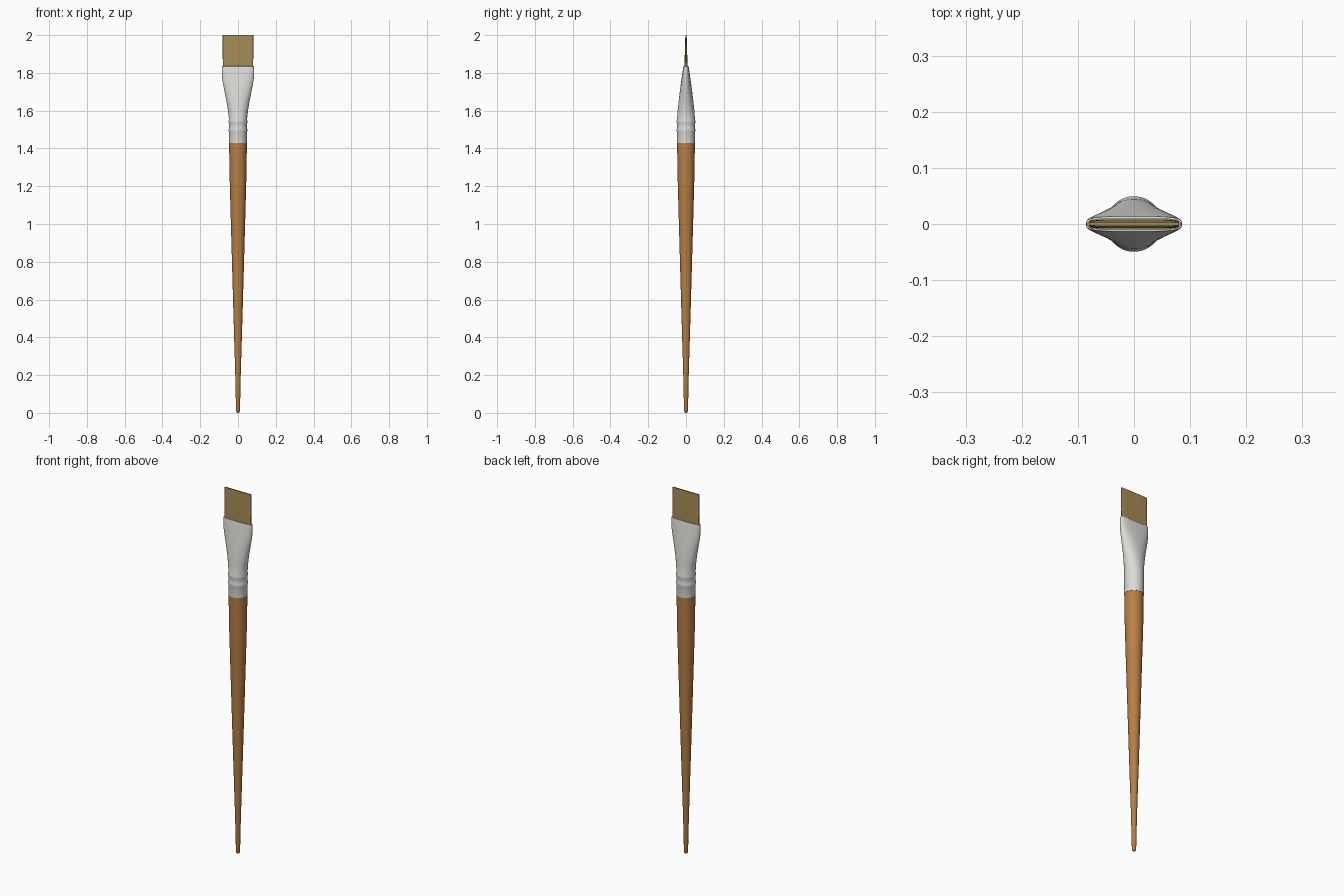
import bpy, bmesh, math

if "Cube" in bpy.data.objects:
    bpy.data.objects.remove(bpy.data.objects["Cube"])


def material(name, rgb):
    m = bpy.data.materials.new(name)
    m.diffuse_color = (*rgb, 1)
    m.use_nodes = True
    m.node_tree.nodes["Principled BSDF"].inputs["Base Color"].default_value = m.diffuse_color
    return m


def loft(name, sections, mat, sides=64, angle=35):
    """Skin superellipse rings given as (z, half_x, half_y, exponent)."""
    bm = bmesh.new()
    rings = []
    for z, rx, ry, n in sections:
        ring = []
        for i in range(sides):
            a = 2 * math.pi * (i + 0.5) / sides
            c, s = math.cos(a), math.sin(a)
            x = math.copysign(abs(c) ** (2 / n), c) * rx
            y = math.copysign(abs(s) ** (2 / n), s) * ry
            ring.append(bm.verts.new((x, y, z)))
        rings.append(ring)
    for lo, hi in zip(rings, rings[1:]):
        for i in range(sides):
            j = (i + 1) % sides
            bm.faces.new((lo[i], lo[j], hi[j], hi[i]))
    bm.faces.new(rings[0][::-1])
    bm.faces.new(rings[-1])
    me = bpy.data.meshes.new(name)
    bm.to_mesh(me)
    bm.free()
    me.materials.append(mat)
    ob = bpy.data.objects.new(name, me)
    bpy.context.collection.objects.link(ob)
    bpy.ops.object.select_all(action='DESELECT')
    ob.select_set(True)
    bpy.context.view_layer.objects.active = ob
    bpy.ops.object.shade_smooth_by_angle(angle=math.radians(angle))
    return ob


wood = material("warm wood", (0.48, 0.21, 0.06))
metal = material("pale metal", (0.72, 0.71, 0.68))
hair = material("tan bristle", (0.38, 0.26, 0.095))

# Long tapered round handle with a blunt rounded tip
handle = [(0, 0.005), (0.004, 0.0085), (0.012, 0.0105), (0.2, 0.0145),
          (0.5, 0.0235), (0.8, 0.032), (1.05, 0.039), (1.25, 0.0445),
          (1.38, 0.0465), (1.46, 0.0465)]
loft("handle", [(z, r, r, 2) for z, r in handle], wood)

# Ferrule: round crimped sleeve flattening to a wide open mouth
ferrule = [(1.43, 0.0475, 0.0475, 2), (1.485, 0.0475, 0.0475, 2),
           (1.492, 0.0495, 0.0495, 2), (1.502, 0.0495, 0.0495, 2),
           (1.509, 0.0475, 0.0475, 2), (1.53, 0.0475, 0.0475, 2),
           (1.537, 0.0495, 0.0495, 2), (1.547, 0.0495, 0.0495, 2),
           (1.554, 0.048, 0.0475, 2), (1.60, 0.053, 0.0445, 2),
           (1.65, 0.061, 0.039, 2.05), (1.70, 0.071, 0.033, 2.15),
           (1.74, 0.079, 0.0275, 2.3), (1.775, 0.0845, 0.0225, 2.5),
           (1.80, 0.0855, 0.019, 2.8), (1.825, 0.0855, 0.0155, 3.2),
           (1.835, 0.085, 0.0135, 3.5),
           # rim and inner wall
           (1.836, 0.082, 0.0095, 4), (1.79, 0.082, 0.0095, 4)]
loft("ferrule", ferrule, metal)

# Flat bristle tuft thinning to a chisel edge
bristles = [(1.78, 0.0805, 0.0085, 5), (1.84, 0.0805, 0.008, 5),
            (1.90, 0.081, 0.0065, 5), (1.95, 0.081, 0.005, 5),
            (2.0, 0.081, 0.0035, 5)]
loft("bristles", bristles, hair)
